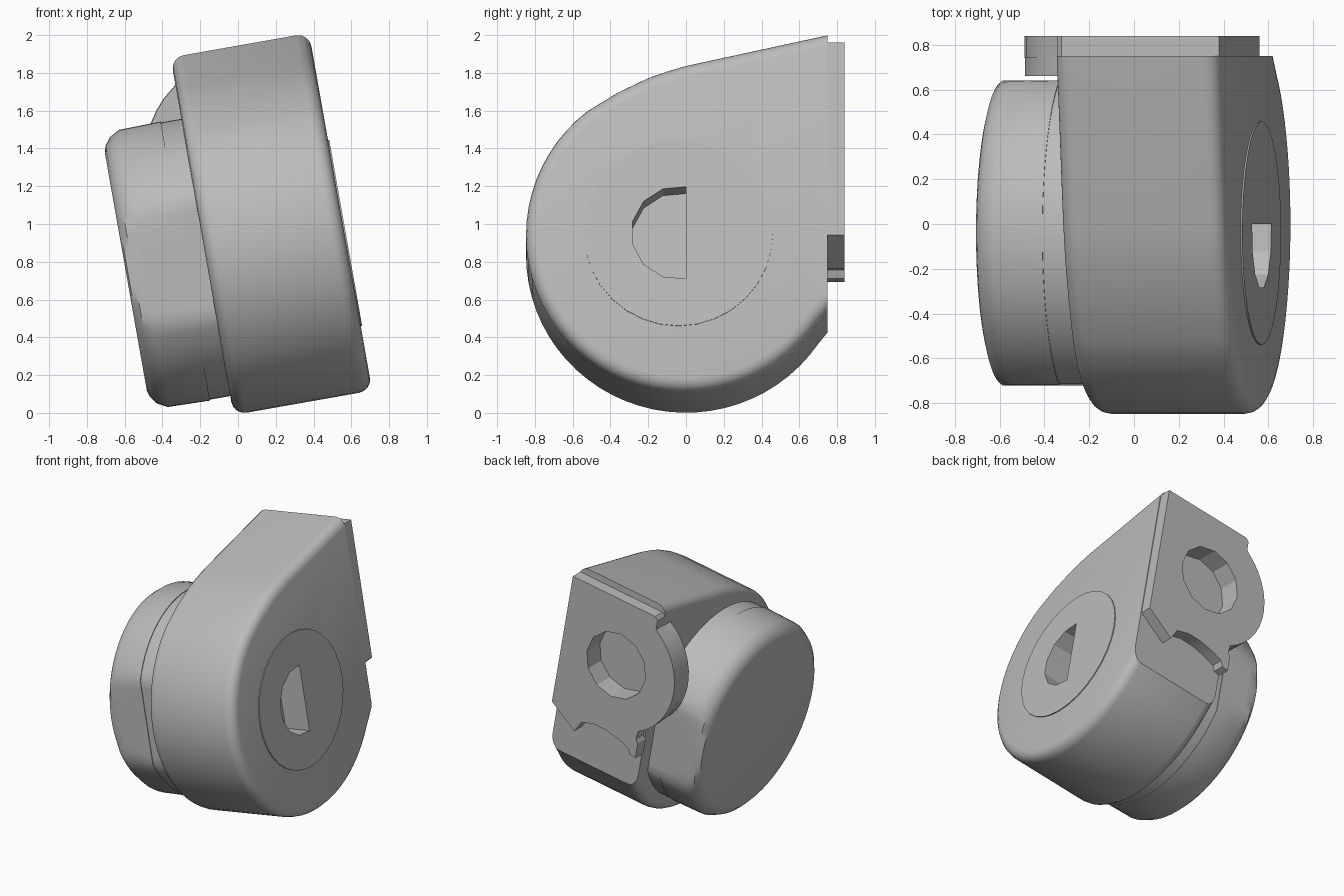
import bpy, bmesh
from math import sin, cos, pi, radians
from mathutils import Matrix

if "Cube" in bpy.data.objects:
    bpy.data.objects.remove(bpy.data.objects["Cube"])

TILT = Matrix.Rotation(radians(-10), 4, 'Y')
AXLE = (-0.04, 0.84)      # axle centre in the side plane
PORT = (0.248, 1.347)     # rear port centre in the back plane

grey = bpy.data.materials.new("plain grey")
grey.use_nodes = True
COLOUR = (0.5, 0.5, 0.5, 1)
grey.diffuse_color = COLOUR
grey.node_tree.nodes["Principled BSDF"].inputs["Base Color"].default_value = COLOUR


def circle(centre, r, n, start=0, end=2 * pi):
    full = abs(end - start) > 6.28
    steps = n if full else n - 1
    return [(centre[0] + r * cos(start + (end - start) * i / steps),
             centre[1] + r * sin(start + (end - start) * i / steps)) for i in range(n)]


def loft(name, sections, axis, bevel=None):
    """Skin a stack of (depth, outline) sections along x (axis 0) or y (axis 1)."""
    bm = bmesh.new()
    rings = []
    for d, pts in sections:
        rings.append([bm.verts.new((d, a, b) if axis == 0 else (a, d, b)) for a, b in pts])
    for lo, hi in zip(rings, rings[1:]):
        for i in range(len(lo)):
            j = (i + 1) % len(lo)
            bm.faces.new((lo[i], lo[j], hi[j], hi[i]))
    bm.faces.new(rings[0])
    bm.faces.new(rings[-1])
    bmesh.ops.recalc_face_normals(bm, faces=bm.faces)
    if bevel:
        width, keep = bevel
        edges = [e for e in bm.edges if keep(e)]
        bmesh.ops.bevel(bm, geom=edges, offset=width, segments=4, profile=0.5,
                        affect='EDGES', clamp_overlap=True)
    bm.transform(TILT)
    mesh = bpy.data.meshes.new(name)
    bm.to_mesh(mesh)
    bm.free()
    mesh.materials.append(grey)
    ob = bpy.data.objects.new(name, mesh)
    bpy.context.collection.objects.link(ob)
    return ob


def prism(name, pts, a, b, axis, bevel=None):
    return loft(name, [(a, pts), (b, pts)], axis, bevel)


def drill(cutter, targets):
    for ob in targets:
        mod = ob.modifiers.new("drill", 'BOOLEAN')
        mod.object, mod.operation, mod.solver = cutter, 'DIFFERENCE', 'EXACT'
        graph = bpy.context.evaluated_depsgraph_get()
        mesh = bpy.data.meshes.new_from_object(ob.evaluated_get(graph))
        ob.modifiers.clear()
        ob.data = mesh
    bpy.data.objects.remove(cutter)


# Housing: round drum running up to a pointed back corner
side = circle((0, 0.84), 0.847, 40, radians(-29), radians(-232))
side[0] = (0.75, 0.425)
side += [(-0.36, 1.607), (-0.2, 1.685), (-0.1, 1.72), (0, 1.75), (0.75, 1.915)]
housing = prism("housing", side, -0.025, 0.72, 0,
                (0.07, lambda e: abs(e.verts[0].co.x - e.verts[1].co.x) < 0.01
                 and min(v.co.y for v in e.verts) < 0.74))

# Barely raised disc around the axle hole
boss = prism("axle_disc", circle(AXLE, 0.5, 32), 0.65, 0.727, 0)

# Rear mounting plate with a round lobe, two feet and an arch between them
outline = [(0.715, 0.83), (0.715, 1.865), (0.0, 1.865), (-0.025, 1.84), (-0.025, 1.77)]
outline += circle(PORT, 0.5, 14, radians(125), radians(238))
outline += [(-0.01, 0.86), (-0.03, 0.83), (-0.03, 0.71), (0.02, 0.72), (0.04, 0.76),
            (0.12, 0.79), (0.24, 0.815), (0.35, 0.815), (0.45, 0.785), (0.495, 0.69)]
plate = prism("rear_plate", outline, 0.74, 0.84, 1)
lobe = prism("rear_lobe", circle(PORT, 0.497, 24, radians(60), radians(250)), 0.66, 0.8, 1)

# Half-open axle hole in the side, faceted round hole in the back
drill(prism("axle_cutter", circle(AXLE, 0.25, 8, radians(81), radians(279)), 0.52, 0.8, 0),
      [housing, boss])
drill(prism("port_cutter", circle(PORT, 0.255, 12), 0.68, 0.9, 1), [housing, plate, lobe])


# Round knob with a flat on its front and back
def knob_outline(radius, flat=0.68, n=72):
    return [(AXLE[0] + max(-flat, min(flat, y)), AXLE[1] + z)
            for y, z in circle((0, 0), radius, n)]


rim = [(-0.455, 0.64), (-0.445, 0.675), (-0.415, 0.715), (-0.36, 0.745), (-0.135, 0.75)]
knob = loft("knob", [(u, knob_outline(r)) for u, r in rim], 0)
collar = prism("knob_collar", knob_outline(0.745, 0.675), -0.14, 0.0, 0)

# Smooth the curved skins, keep the edges crisp
for ob in (housing, boss, plate, lobe, knob, collar):
    bpy.ops.object.select_all(action='DESELECT')
    ob.select_set(True)
    bpy.context.view_layer.objects.active = ob
    bpy.ops.object.shade_smooth_by_angle(angle=radians(28))
